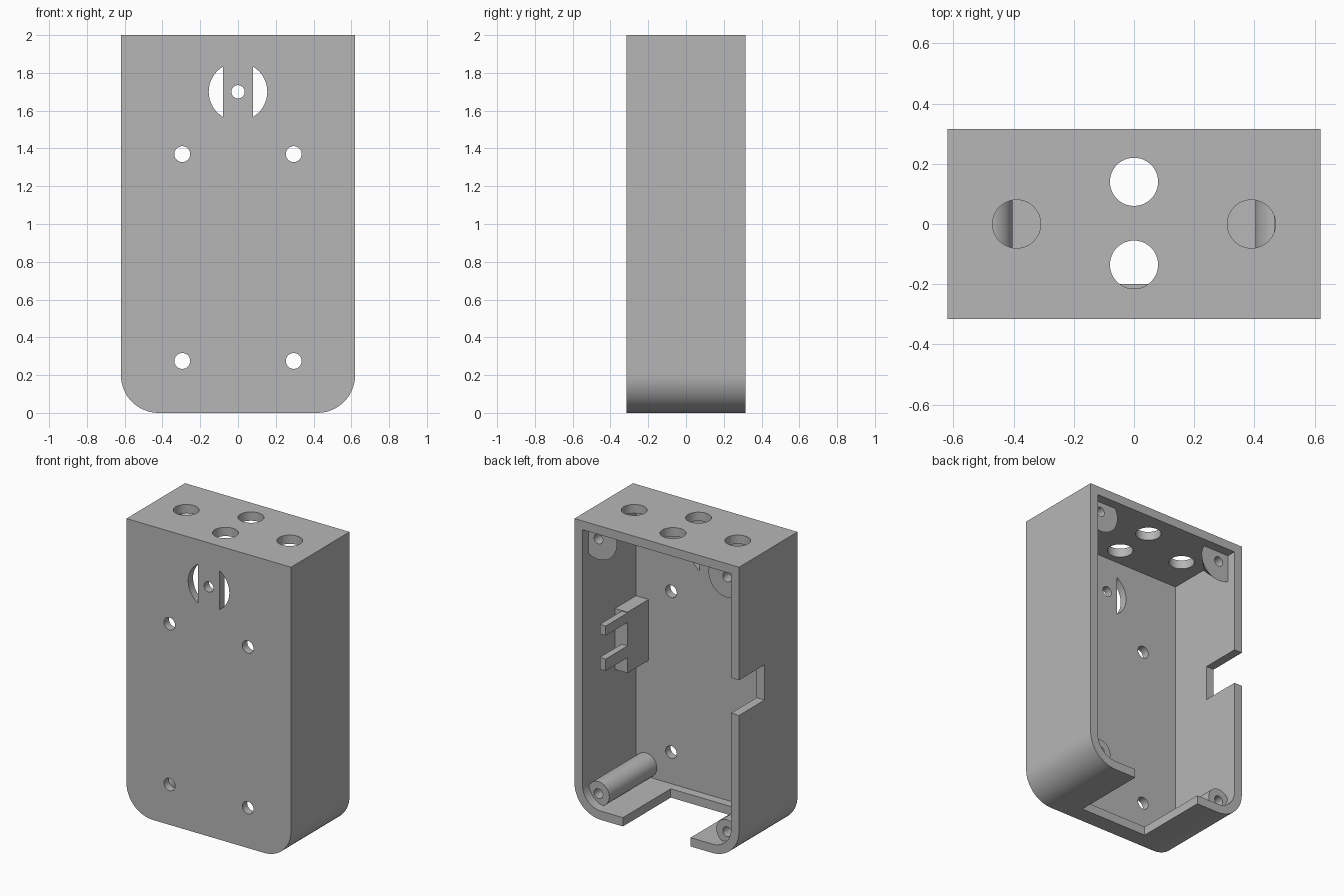
import bpy, bmesh, math
from mathutils import Matrix, Vector

if "Cube" in bpy.data.objects:
    bpy.data.objects.remove(bpy.data.objects["Cube"], do_unlink=True)

grey = bpy.data.materials.new("plain grey")
grey.use_nodes = True
grey.diffuse_color = (0.47, 0.47, 0.47, 1)
grey.node_tree.nodes["Principled BSDF"].inputs["Base Color"].default_value = grey.diffuse_color

HALF_W, HALF_D, HEIGHT, WALL = 0.62, 0.315, 2.0, 0.06
INNER_FRONT = -0.262
BOSS_END = 0.25


def make(name, bm):
    bmesh.ops.recalc_face_normals(bm, faces=bm.faces)
    mesh = bpy.data.meshes.new(name)
    bm.to_mesh(mesh)
    bm.free()
    mesh.materials.append(grey)
    obj = bpy.data.objects.new(name, mesh)
    bpy.context.collection.objects.link(obj)
    return obj


def prism(name, outline, y0, y1):
    """Extrude an (x, z) outline along y."""
    bm = bmesh.new()
    face = bm.faces.new([bm.verts.new((x, y0, z)) for x, z in outline])
    out = bmesh.ops.extrude_face_region(bm, geom=[face])
    moved = [v for v in out["geom"] if isinstance(v, bmesh.types.BMVert)]
    bmesh.ops.translate(bm, verts=moved, vec=(0, y1 - y0, 0))
    return make(name, bm)


def box(name, xs, ys, zs):
    outline = [(xs[0], zs[0]), (xs[1], zs[0]), (xs[1], zs[1]), (xs[0], zs[1])]
    return prism(name, outline, *ys)


def rod(name, start, end, r0, r1=None):
    """Cylinder or cone between two points."""
    a, b = Vector(start), Vector(end)
    turn = (b - a).to_track_quat("Z", "Y").to_matrix().to_4x4()
    bm = bmesh.new()
    bmesh.ops.create_cone(bm, cap_ends=True, segments=48, radius1=r0,
                          radius2=r0 if r1 is None else r1, depth=(b - a).length,
                          matrix=Matrix.Translation((a + b) / 2) @ turn)
    return make(name, bm)


def combine(target, tool, operation="DIFFERENCE"):
    mod = target.modifiers.new("cut", "BOOLEAN")
    mod.operation, mod.object, mod.solver = operation, tool, "EXACT"
    bpy.context.view_layer.objects.active = target
    bpy.ops.object.modifier_apply(modifier=mod.name)
    bpy.data.objects.remove(tool, do_unlink=True)


def tub_outline(inset):
    """Square top corners, rounded bottom corners."""
    radius, cx, cz = 0.2 - inset, HALF_W - 0.2, 0.2
    arc = [(cx + radius * math.sin(t), cz - radius * math.cos(t))
           for t in (math.pi / 2 * i / 16 for i in range(17))]
    right = arc + [(HALF_W - inset, HEIGHT - inset)]
    return right + [(-x, z) for x, z in reversed(right)]


# Case shell, open at the back
case = prism("case", tub_outline(0), -HALF_D, HALF_D)
combine(case, prism("cavity", tub_outline(WALL), INNER_FRONT, 0.5))

# Cable opening in the floor and notch in one side wall
combine(case, box("floor_cut", (-0.255, 0.255), (-0.2, 0.5), (-0.1, 0.1)))
combine(case, box("side_cut", (-0.8, -0.5), (0.04, 0.5), (0.99, 1.23)))

# Round holes in the top
for x, y in ((0, 0.14), (0, -0.135), (-0.39, 0), (0.39, 0)):
    combine(case, rod("top_hole", (x, y, 1.85), (x, y, 2.1), 0.08))

# Screw holes in the front
for x in (-0.295, 0.295):
    for z in (0.275, 1.37):
        combine(case, rod("screw_hole", (x, -0.4, z), (x, -0.2, z), 0.042))
combine(case, rod("centre_hole", (0, -0.4, 1.7), (0, -0.2, 1.7), 0.035))

# Pair of D-shaped slots around the centre hole
for side in (-1, 1):
    half = math.acos(0.08 / 0.155)
    angles = [half * (i / 10 - 1) for i in range(21)]
    slot = [(side * 0.155 * math.cos(t), 1.7 + 0.155 * math.sin(t)) for t in angles]
    combine(case, prism("slot", slot, -0.4, -0.2))

parts = [case]

# Corner screw posts: full length below, tapered stubs above
for side, label in ((1, "left"), (-1, "right")):
    x = side * 0.485
    low = rod("lower_post_" + label, (x, -0.29, 0.137), (x, BOSS_END, 0.137), 0.082)
    combine(low, rod("bore", (x, 0, 0.137), (x, 0.4, 0.137), 0.033))
    high = rod("upper_post_" + label, (side * 0.54, 0.1, 1.925), (side * 0.54, 0.11, 1.925), 0.03)
    bpy.data.objects.remove(high, do_unlink=True)
    high = rod("upper_post_" + label, (x, 0.11, 1.872), (x, BOSS_END, 1.872), 0.01, 0.14)
    inner, outer = side * 0.2, side * (HALF_W - 0.02)
    combine(high, box("trim", (inner, outer), (0, 0.4), (1.6, HEIGHT - 0.02)), "INTERSECT")
    combine(high, rod("bore", (x, 0.15, 1.872), (x, 0.4, 1.872), 0.033))
    parts += [low, high]

# Holder on the side wall with two prongs
parts.append(box("holder_block", (0.465, 0.58), (-0.29, -0.035), (0.855, 1.27)))
for name, zs in (("holder_prong_upper", (1.2, 1.265)), ("holder_prong_lower", (0.96, 1.04))):
    parts.append(box(name, (0.465, 0.51), (-0.06, 0.2), zs))

# Smooth curved walls, keep edges sharp
bpy.ops.object.select_all(action="DESELECT")
for part in parts:
    part.select_set(True)
bpy.context.view_layer.objects.active = case
bpy.ops.object.shade_smooth_by_angle(angle=math.radians(30))
